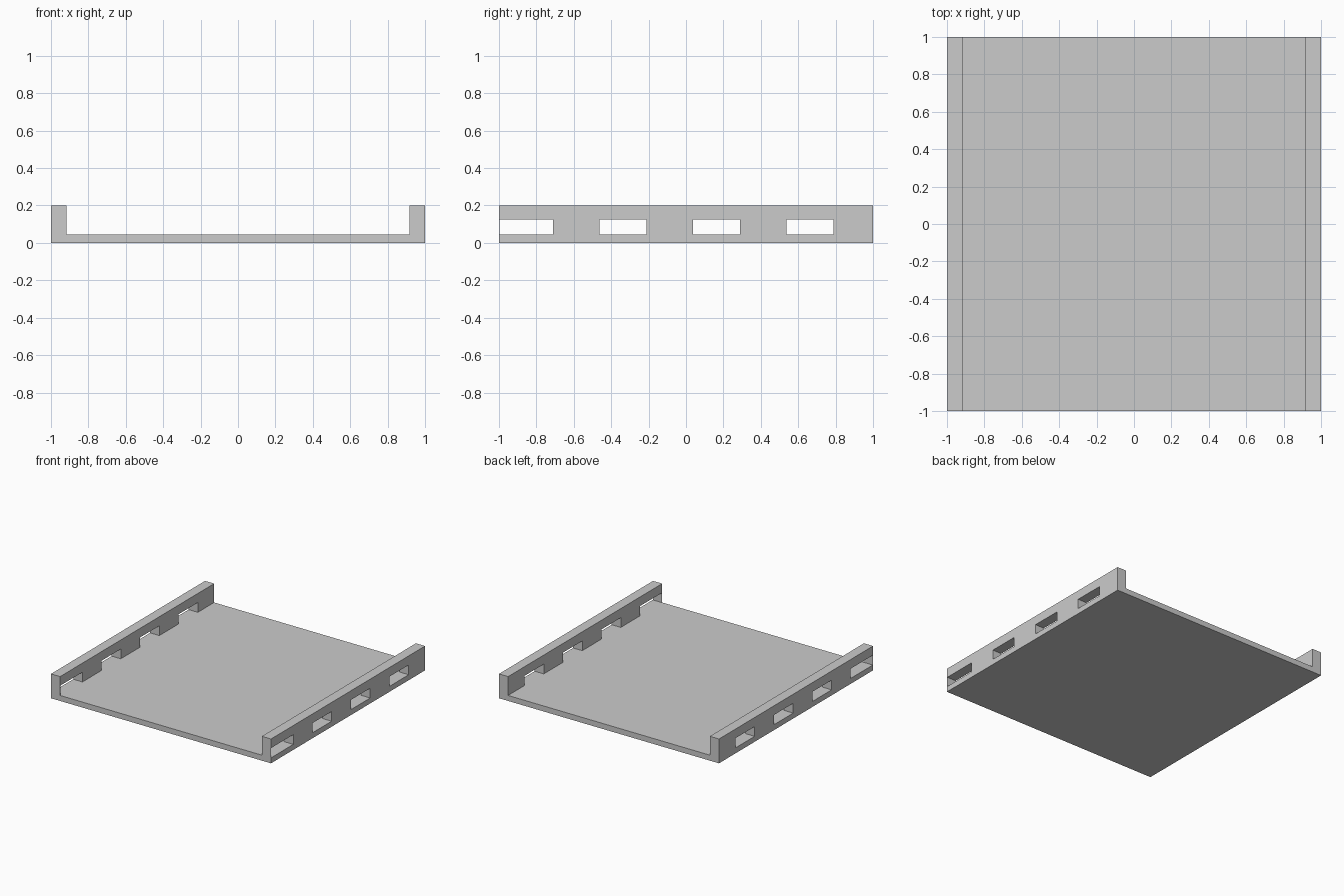
import bpy

if "Cube" in bpy.data.objects:
    bpy.data.objects.remove(bpy.data.objects["Cube"])

INNER, OUTER = 0.917, 1.0      # rail faces in x
FLOOR_TOP = 0.045
RAIL_TOP = 0.2


def box(name, x, y, z):
    """Box from (min, max) ranges on each axis."""
    bpy.ops.mesh.primitive_cube_add(size=1)
    ob = bpy.context.object
    ob.name = name
    for v in ob.data.vertices:
        v.co = [r[0] if c < 0 else r[1] for c, r in zip(v.co, (x, y, z))]
    return ob


# Flat floor panel between the rails
box("floor_panel", (-INNER, INNER), (-1, 1), (0, FLOOR_TOP))

# Side rail on the right
rail = box("side_rails", (INNER, OUTER), (-1, 1), (0, RAIL_TOP))

# Rectangular slots; the first runs up to a thin skin at the front end
slots = [(-0.997, -0.71), (-0.463, -0.212), (0.037, 0.288), (0.537, 0.788)]
for i, span in enumerate(slots):
    cutter = box("slot_cutter", (0.85, 1.05), span, (FLOOR_TOP, 0.125))
    cutter.hide_render = True
    mod = rail.modifiers.new("slot", 'BOOLEAN')
    mod.operation = 'DIFFERENCE'
    mod.solver = 'EXACT'
    mod.object = cutter
    bpy.context.view_layer.objects.active = rail
    bpy.ops.object.modifier_apply(modifier=mod.name)
    bpy.data.objects.remove(cutter)

# Matching rail on the left
mirror = rail.modifiers.new("mirror", 'MIRROR')
mirror.use_axis = (True, False, False)
mirror.use_mirror_merge = False
